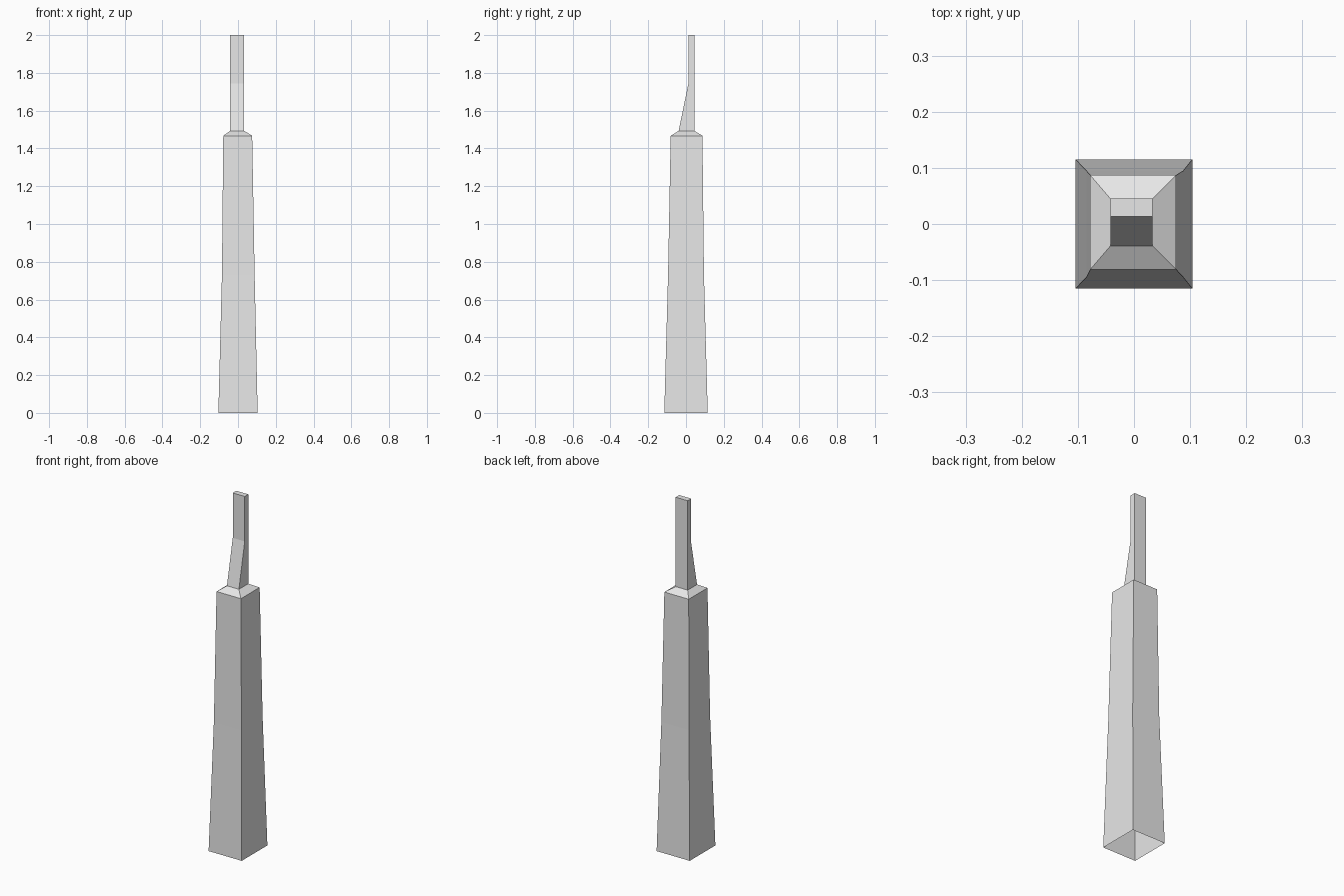
import bpy
import bmesh

cube = bpy.data.objects.get("Cube")
if cube:
    bpy.data.objects.remove(cube, do_unlink=True)

grey = bpy.data.materials.new("light_grey")
grey.use_nodes = True
colour = (0.8, 0.8, 0.8, 1.0)
grey.diffuse_color = colour
grey.node_tree.nodes["Principled BSDF"].inputs["Base Color"].default_value = colour


def loft(name, rings, cap_top=False):
    """Flat-sided column through rectangles given as (z, x0, x1, y0, y1)."""
    bm = bmesh.new()
    loops = [[bm.verts.new((x, y, z)) for x, y in ((x0, y0), (x1, y0), (x1, y1), (x0, y1))]
             for z, x0, x1, y0, y1 in rings]
    for low, high in zip(loops, loops[1:]):
        for i in range(4):
            j = (i + 1) % 4
            bm.faces.new((low[i], low[j], high[j], high[i]))
    if cap_top:
        bm.faces.new(loops[-1])
    mesh = bpy.data.meshes.new(name)
    bm.to_mesh(mesh)
    bm.free()
    mesh.materials.append(grey)
    obj = bpy.data.objects.new(name, mesh)
    bpy.context.collection.objects.link(obj)
    return obj


# Rectangle shared by the shoulder and the foot of the spire
neck = (1.493, -0.042, 0.033, -0.039, 0.045)

# Tapering shaft with sloped shoulder, open underneath
loft("tower_shaft", [
    (0, -0.104, 0.104, -0.115, 0.115),
    (0.73, -0.085, 0.088, -0.095, 0.095),
    (1.467, -0.078, 0.075, -0.081, 0.087),
    neck,
])

# Spire whose front slopes back into a thin upright slab
loft("spire", [
    neck,
    (1.745, -0.042, 0.033, 0.013, 0.045),
    (2, -0.042, 0.033, 0.013, 0.045),
], cap_top=True)
